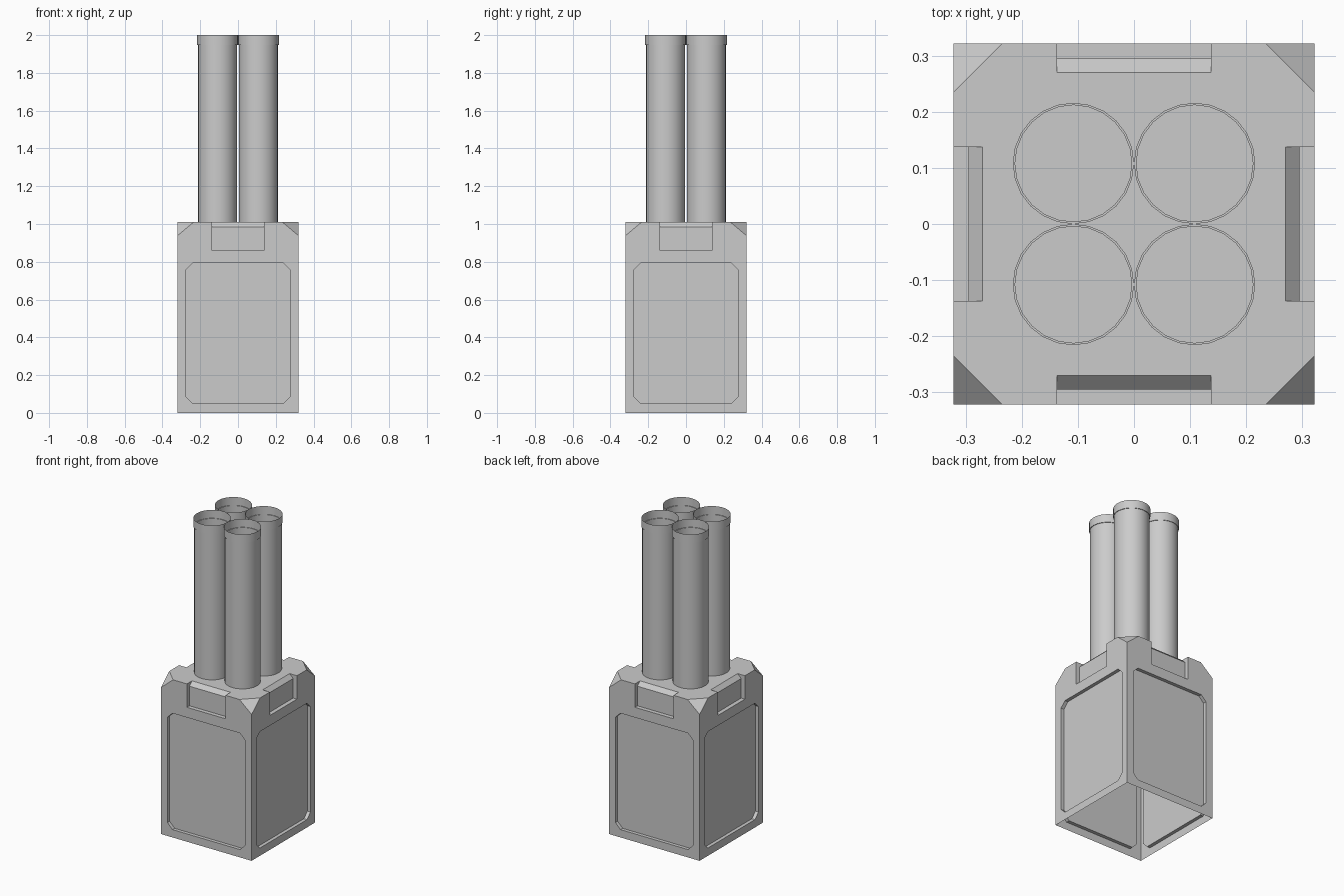
import bpy, bmesh, math
from mathutils import Matrix, Vector

if "Cube" in bpy.data.objects:
    bpy.data.objects.remove(bpy.data.objects["Cube"])

W, H = 0.3215, 1.01      # half width and height of the box
C = 0.108                # tube centre offset


def add_object(name, bm):
    bmesh.ops.recalc_face_normals(bm, faces=bm.faces)
    mesh = bpy.data.meshes.new(name)
    bm.to_mesh(mesh)
    bm.free()
    obj = bpy.data.objects.new(name, mesh)
    bpy.context.collection.objects.link(obj)
    return obj


def prism(bm, points, direction, turn):
    """Extrude a planar outline and rotate it by quarter turns about z."""
    rot = Matrix.Rotation(turn * math.pi / 2, 3, 'Z')
    face = bm.faces.new([bm.verts.new(rot @ Vector(p)) for p in points])
    ext = bmesh.ops.extrude_face_region(bm, geom=[face], use_keep_orig=True)
    verts = [g for g in ext['geom'] if isinstance(g, bmesh.types.BMVert)]
    bmesh.ops.translate(bm, verts=verts, vec=rot @ Vector(direction))


# Box body: convex hull with chamfered top corners
bm = bmesh.new()
k, drop = 0.235, 0.937
for sx in (-1, 1):
    for sy in (-1, 1):
        for x, y, z in ((W, W, 0), (W, W, drop), (k, W, H), (W, k, H)):
            bm.verts.new((sx * x, sy * y, z))
bmesh.ops.convex_hull(bm, input=bm.verts)
bmesh.ops.dissolve_limit(bm, angle_limit=0.01, verts=bm.verts, edges=bm.edges)
box = add_object("launcher_box", bm)

# Cutters: recessed side panels and top edge notches
bm = bmesh.new()
px, z0, z1, c = 0.274, 0.05, 0.795, 0.035
panel = [(-px + c, z0), (px - c, z0), (px, z0 + c), (px, z1 - c),
         (px - c, z1), (-px + c, z1), (-px, z1 - c), (-px, z0 + c)]
notch = [(-0.4, 0.86), (-0.295, 0.86), (-0.295, 0.985), (-0.25, 1.03), (-0.4, 1.03)]
for turn in range(4):
    prism(bm, [(x, -0.4, z) for x, z in panel], (0, 0.4 - W + 0.022, 0), turn)
    prism(bm, [(-0.137, y, z) for y, z in notch], (0.274, 0, 0), turn)
cutter = add_object("cutter", bm)
cutter.hide_render = True

mod = box.modifiers.new("recesses", 'BOOLEAN')
mod.operation, mod.object, mod.solver = 'DIFFERENCE', cutter, 'EXACT'
bpy.context.view_layer.objects.active = box
bpy.ops.object.modifier_apply(modifier=mod.name)
bpy.data.objects.remove(cutter)

# Open underside
bm = bmesh.new()
bm.from_mesh(box.data)
bottom = [f for f in bm.faces if all(v.co.z < 1e-4 for v in f.verts)]
bmesh.ops.delete(bm, geom=bottom, context='FACES')
bm.to_mesh(box.data)
bm.free()

# Tubes: open thin shells with a slightly wider collar at the muzzle
profile = [(0.104, H), (0.104, 1.947), (0.108, 1.947), (0.108, 2.0)]
sides = 24
for i in range(4):
    bm = bmesh.new()
    rings = []
    for r, z in profile:
        rings.append([bm.verts.new((r * math.cos(2 * math.pi * s / sides),
                                    r * math.sin(2 * math.pi * s / sides), z))
                      for s in range(sides)])
    for a, b in zip(rings, rings[1:]):
        for s in range(sides):
            t = (s + 1) % sides
            bm.faces.new((a[s], a[t], b[t], b[s]))
    tube = add_object(f"tube_{i + 1}", bm)
    tube.location = ((i % 2 * 2 - 1) * C, (i // 2 * 2 - 1) * C, 0)
    bpy.ops.object.select_all(action='DESELECT')
    tube.select_set(True)
    bpy.context.view_layer.objects.active = tube
    bpy.ops.object.shade_smooth_by_angle(angle=math.radians(35))
